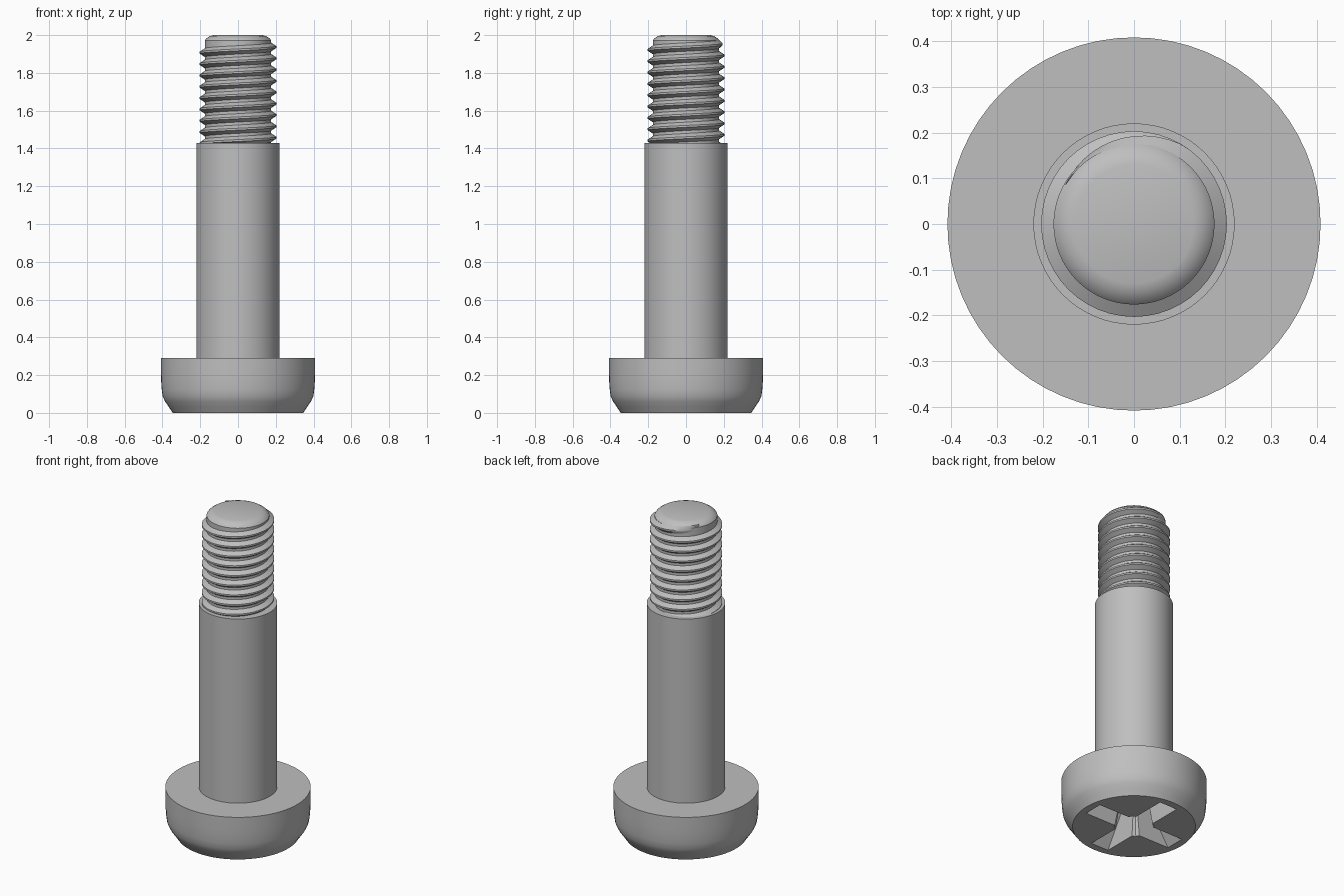
import bpy, bmesh, math
from math import pi, cos, sin

cube = bpy.data.objects.get("Cube")
if cube:
    bpy.data.objects.remove(cube, do_unlink=True)

steel = bpy.data.materials.new("grey steel")
steel.use_nodes = True
colour = (0.52, 0.52, 0.52, 1)
steel.diffuse_color = colour
steel.node_tree.nodes["Principled BSDF"].inputs["Base Color"].default_value = colour


def make(name, bm, smooth=True):
    bmesh.ops.recalc_face_normals(bm, faces=bm.faces[:])
    mesh = bpy.data.meshes.new(name)
    bm.to_mesh(mesh)
    bm.free()
    mesh.materials.append(steel)
    ob = bpy.data.objects.new(name, mesh)
    bpy.context.collection.objects.link(ob)
    if smooth:
        shade(ob)
    return ob


def activate(ob):
    bpy.ops.object.select_all(action='DESELECT')
    ob.select_set(True)
    bpy.context.view_layer.objects.active = ob


def shade(ob):
    activate(ob)
    bpy.ops.object.shade_smooth_by_angle(angle=math.radians(35))


def skin(bm, rings, closed_ring=True):
    """Bridge successive rings of vertices and cap both ends."""
    n = len(rings[0])
    for a, b in zip(rings, rings[1:]):
        for i in range(n):
            j = (i + 1) % n
            bm.faces.new((a[i], a[j], b[j], b[i]))
    bm.faces.new(rings[0][::-1])
    bm.faces.new(rings[-1])


def lathe(name, profile, sides=64, smooth=True):
    bm = bmesh.new()
    rings = [[bm.verts.new((r * cos(2 * pi * i / sides), r * sin(2 * pi * i / sides), z))
              for i in range(sides)] for r, z in profile]
    skin(bm, rings)
    return make(name, bm, smooth)


def tapered_slot(name, depth, along_y):
    """Cutter for one bar of the cross recess, narrowing inwards."""
    bm = bmesh.new()
    rings = []
    for z, length, width in ((-0.02, 0.315, 0.062), (depth, 0.15, 0.045)):
        corners = [(length, width), (-length, width), (-length, -width), (length, -width)]
        rings.append([bm.verts.new((-y, x, z) if along_y else (x, y, z)) for x, y in corners])
    skin(bm, rings)
    return make(name, bm, False)


# Head with rounded lower edge
head = lathe("head", [(0.345, 0), (0.365, 0.03), (0.386, 0.06), (0.399, 0.088),
                      (0.404, 0.125), (0.407, 0.17), (0.408, 0.21), (0.408, 0.29)])

# Cross-shaped drive recess
cutters = [tapered_slot("slot_cutter_x", 0.2, False),
           tapered_slot("slot_cutter_y", 0.201, True),
           lathe("centre_cutter", [(0.118, -0.02), (0.075, 0.21)], 8, False)]
for cutter in cutters:
    cutter.hide_render = True
    activate(head)
    mod = head.modifiers.new("recess", 'BOOLEAN')
    mod.operation = 'DIFFERENCE'
    mod.solver = 'EXACT'
    mod.object = cutter
    bpy.ops.object.modifier_apply(modifier=mod.name)
for cutter in cutters:
    bpy.data.objects.remove(cutter, do_unlink=True)
shade(head)

# Plain shank and threaded core with chamfered tip
lathe("shank", [(0.22, 0.28), (0.22, 1.43)])
lathe("thread_core", [(0.176, 1.40), (0.176, 1.972), (0.168, 1.982), (0.15, 1.994), (0.13, 2.0)])

# Helical thread ridge, fading out at the tip
pitch, steps = 0.06, 48
end_angle, end_z = math.radians(150), 1.962
bm = bmesh.new()
rings = []
for k in range(int(9.2 * steps), -1, -1):
    back = 2 * pi * k / steps
    a = end_angle - back
    z = end_z - pitch * back / (2 * pi)
    fade = min(1, back / 1.6)
    crest = 0.172 + 0.031 * fade
    section = [(0.172, -0.025), (crest, -0.005), (crest, 0.005), (0.172, 0.025)]
    if k == 0:
        section = [(0.17 + 0.001 * i, dz) for i, (r, dz) in enumerate(section)]
    rings.append([bm.verts.new((r * cos(a), r * sin(a), z + dz)) for r, dz in section])
skin(bm, rings)
make("thread", bm)
